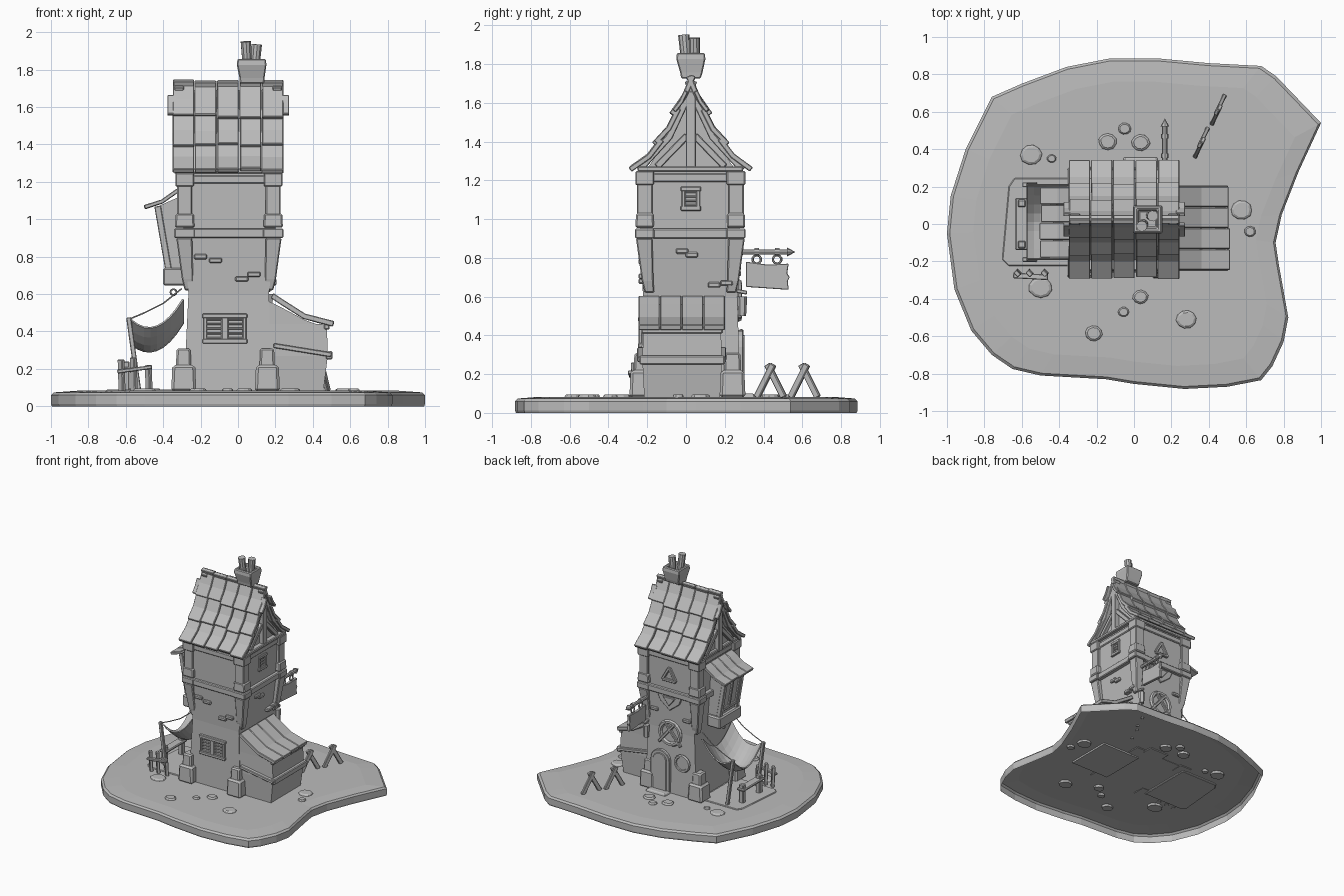
import bpy, bmesh, math, random
from mathutils import Vector, Matrix

if "Cube" in bpy.data.objects:
    bpy.data.objects.remove(bpy.data.objects["Cube"])
random.seed(4)
V = Vector
MAT = bpy.data.materials.new("plain_grey")
MAT.diffuse_color = (0.5, 0.5, 0.5, 1)
MAT.use_nodes = True
MAT.node_tree.nodes["Principled BSDF"].inputs["Base Color"].default_value = MAT.diffuse_color

def finish(name, bm, bevel=0.0, recalc=True):
    if recalc:
        bmesh.ops.recalc_face_normals(bm, faces=bm.faces)
    me = bpy.data.meshes.new(name)
    bm.to_mesh(me)
    bm.free()
    me.materials.append(MAT)
    ob = bpy.data.objects.new(name, me)
    bpy.context.collection.objects.link(ob)
    if bevel:
        m = ob.modifiers.new("bevel", 'BEVEL')
        m.width, m.segments, m.limit_method = bevel, 1, 'ANGLE'
    return ob

def loft(name, rings, bevel=0.0, bottom=True):
    """Join rings of equal point count (3D points), capped at the ends."""
    bm = bmesh.new()
    R = [[bm.verts.new(p) for p in r] for r in rings]
    n = len(R[0])
    for a, b in zip(R, R[1:]):
        for i in range(n):
            bm.faces.new((a[i], a[(i+1) % n], b[(i+1) % n], b[i]))
    if bottom:
        bm.faces.new(R[0][::-1])
    bm.faces.new(R[-1])
    return finish(name, bm, bevel, bottom)

def rect(z, x0, x1, y0, y1):
    return [(x0, y0, z), (x1, y0, z), (x1, y1, z), (x0, y1, z)]

def box(name, x0, x1, y0, y1, z0, z1, inset=0.0, bevel=0.006):
    return loft(name, [rect(z0, x0, x1, y0, y1),
                       rect(z1, x0+inset, x1-inset, y0+inset, y1-inset)], bevel)

def prism(name, pts, axis, lo, hi, bevel=0.0):
    f = {'x': lambda p, t: (t, p[0], p[1]), 'y': lambda p, t: (p[0], t, p[1]),
         'z': lambda p, t: (p[0], p[1], t)}[axis]
    return loft(name, [[f(p, t) for p in pts] for t in (lo, hi)], bevel)

def strip(name, path, axis, lo, hi, t, bevel=0.004):
    """Curved plank: the path thickened downwards by t."""
    low = []
    for i, p in enumerate(path):
        d = (V(path[min(i+1, len(path)-1)]) - V(path[max(i-1, 0)])).normalized()
        n = V((d.y, -d.x))
        low.append(tuple(V(p) + n * t * (-1 if n.y > 0 else 1)))
    return prism(name, list(path) + low[::-1], axis, lo, hi, bevel)

def beam(name, a, b, w, h=None, bevel=0.004):
    a, b = V(a), V(b)
    bm = bmesh.new()
    bmesh.ops.create_cube(bm, size=1)
    M = (Matrix.Translation((a+b)/2) @ (b-a).to_track_quat('Z', 'Y').to_matrix().to_4x4()
         @ Matrix.Diagonal((w, h or w, (b-a).length, 1)))
    bmesh.ops.transform(bm, matrix=M, verts=bm.verts)
    return finish(name, bm, bevel)

def rod(name, a, b, r1, r2=None, n=8):
    a, b = V(a), V(b)
    bm = bmesh.new()
    bmesh.ops.create_cone(bm, cap_ends=True, segments=n, radius1=r1, radius2=r1 if r2 is None else r2,
                          depth=(b-a).length,
                          matrix=Matrix.Translation((a+b)/2) @ (b-a).to_track_quat('Z', 'Y').to_matrix().to_4x4())
    return finish(name, bm)

def ring(name, c, R, r, rot, n=16):
    bpy.ops.mesh.primitive_torus_add(major_segments=n, minor_segments=6, major_radius=R,
                                     minor_radius=r, location=c, rotation=rot)
    bpy.context.object.name = name
    bpy.context.object.data.materials.append(MAT)

def window(name, o, U, W, w, h, cols, slats):
    """Framed shuttered window centred at o, spanned by directions U and W."""
    P = lambda u, v: V(o) + V(U)*u + V(W).normalized()*v
    for s in (-1, 1):
        beam(name+"_rail", P(-w/2-.015, s*h/2), P(w/2+.015, s*h/2), .025)
    for i in range(cols+1):
        u = -w/2 + w*i/cols
        beam(name+"_stile", P(u, -h/2), P(u, h/2), .02)
    for i in range(slats):
        v = -h/2 + h*(i+.7)/(slats+.4)
        beam(name+"_slat", P(-w/2, v), P(w/2, v), .011)

# Ground shell, open underneath
out = [(-1, -.05), (-.98, .15), (-.9, .4), (-.76, .68), (-.6, .75), (-.36, .84), (-.13, .885), (.13, .885),
       (.4, .86), (.68, .845), (.76, .79), (1, .54), (.88, .28), (.79, .05), (.757, -.1), (.775, -.22), (.825, -.5),
       (.8, -.63), (.74, -.76), (.68, -.835), (.5, -.87), (.27, -.882), (0, -.855), (-.15, -.83), (-.5, -.81),
       (-.65, -.775), (-.76, -.7), (-.87, -.57), (-.96, -.35)]
loft("ground", [[(x*k, y*k, z) for x, y in out[::-1]] for z, k in
                ((0, .995), (.012, 1), (.06, 1), (.074, .985), (.083, .86))], bottom=False).data.flip_normals()
# Scattered flat stones, sunk through the shell
for i, (x, y, r) in enumerate([(-.55, .37, .06), (-.44, .35, .025), (-.14, .44, .05), (-.05, .51, .035), (.035, .435, .05),
        (.575, .075, .058), (.62, -.04, .032), (-.5, -.34, .062), (.035, -.39, .042), (-.215, -.585, .047),
        (.28, -.51, .055), (-.055, -.47, .03)]):
    a0 = random.random()*3
    pts = [(math.cos(a0+t*math.pi/5)*r*random.uniform(.93, 1.07), math.sin(a0+t*math.pi/5)*r*.9) for t in range(10)]
    loft("ground_stone", [[(x+p*k, y+q*k, z) for p, q in pts] for z, k in ((.065, .95), (.082, 1), (.09, .93), (.096, .75))])

# Tower walls and gable
loft("tower_walls", [rect(.08, -.29, .18, -.235, .28), rect(.6, -.265, .165, -.222, .265),
                     rect(.92, -.29, .2, -.235, .275), rect(1.25, -.305, .21, -.238, .28)])
CY = .025
G = [(.24, 1.24), (.135, 1.39), (.07, 1.53), (.01, 1.69)]
prism("gable_core", [(CY-d, z) for d, z in G] + [(CY+d, z) for d, z in G[::-1]], 'x', -.305, .2)
# Horizontal timber bands
for z0, z1, e in ((.9, .95, .025), (1.19, 1.235, .012)):
    box("storey_band", -.3-e, .205+e, -.235-e, .278+e, z0, z1)
box("gable_sill", -.33, .24, -.25, .295, 1.245, 1.272)
# Corner stones, posts and brackets
for sx, cx in ((-1, -.285), (1, .188)):
    for sy, cy in ((-1, -.213), (1, .258)):
        bx, by = (-.29 if sx < 0 else .157), (-.225 if sy < 0 else .24)
        box("corner_foot", bx-.067, bx+.067, by-.067, by+.067, .078, .22, .006, .014)
        box("corner_stone", bx-.042, bx+.04, by-.045, by+.045, .21, .31, .004, .01)
        box("corner_block", cx-.052, cx+.052, cy-.048, cy+.048, .955, 1.03, .003, .008)
        box("corner_cap", cx-.056, cx+.056, cy-.05, cy+.05, .9, .95)
        box("corner_post", cx-.04, cx+.04, cy-.04, cy+.04, 1.02, 1.19, 0)
        box("eave_block", cx-.05, cx+.05, cy-.048, cy+.048, 1.175, 1.248)
        q = lambda z, o, i: rect(z, *sorted((cx-sx*i, cx+sx*o)), *sorted((cy-sy*i, cy+sy*o)))
        loft("corner_bracket", [q(.62, .0, .05), q(.68, .015, .045), q(.9, .045, .04)], .006)
# Protruding bricks on front, right and back
for x, z in ((-.2, .8), (-.12, .78), (.02, .68), (.085, .705)):
    box("front_brick", x-.035, x+.035, -.245, -.2, z-.014, z+.014)
for y, z in ((-.02, .835), (.03, .815), (.145, .66), (.21, .67)):
    box("side_brick", .15, .205, y-.032, y+.032, z-.014, z+.014)
for x, z in ((-.2, .72), (.1, .75)):
    box("back_brick", x-.035, x+.035, .24, .285, z-.014, z+.014)

# Roof shingles: three rows of five on each slope
rows = [[(.0, 1.745), (.045, 1.64), (.105, 1.55)], [(.075, 1.575), (.125, 1.475), (.195, 1.397)],
        [(.16, 1.42), (.225, 1.335), (.315, 1.268)]]
for s in (-1, 1):
    for r, row in enumerate(rows):
        for c in range(5):
            j, k = random.uniform(-.009, .007), random.uniform(-.006, .006)
            x = -.352 + c*.1195
            path = [(CY+s*d, z+k*.5) for d, z in row[:2]] + [(CY+s*(row[2][0]+j), row[2][1]-j+.004)]
            strip("roof_shingle", path, 'x', x+.002+k*.5, x+.117, .027)
# Gable timbers on both ends
for x, s in ((-.315, -1), (.21, 1)):
    for m in (-1, 1):
        strip("gable_rafter", [(CY+m*d, z) for d, z in ((.0, 1.72), (.06, 1.575), (.125, 1.435), (.28, 1.265))],
              'x', x-.025, x+.025, .035)
        beam("gable_brace", (x, CY+m*.175, 1.27), (x, CY+m*.02, 1.43), .034)
        strip("barge_horn", [(CY+m*.035, 1.665), (CY+m*.06, 1.61), (CY+m*.095, 1.565)], 'x',
              x+s*.038-.025, x+s*.038+.025, .022)
    beam("king_post", (x, CY, 1.25), (x, CY, 1.66), .052)

# Chimney with two pots
loft("chimney", [rect(1.725, .01, .14, -.025, .075), rect(1.755, .008, .142, -.03, .085),
                 rect(1.825, -.006, .152, -.05, .1), rect(1.857, -.003, .149, -.047, .097),
                 rect(1.858, .02, .126, -.025, .077), rect(1.83, .025, .12, -.02, .07)], .006)
for a, b in (((.05, 0, 1.82), (.042, -.012, 1.95)), ((.09, .045, 1.82), (.1, .043, 1.935))):
    rod("chimney_pot", a, b, .026, .029, 10)

# Windows
window("front_window", (-.07, -.235, .415), (1, 0, 0), (0, 0, 1), .21, .135, 2, 5)
box("front_window_divider", -.09, -.05, -.245, -.22, .35, .48)
window("side_window", (.207, .025, 1.105), (0, 1, 0), (0, 0, 1), .075, .1, 1, 4)

# Right lean-to shed
loft("shed_walls", [rect(.07, .1, .455, -.215, .175), rect(.27, .1, .48, -.225, .185),
                    rect(.44, .1, .475, -.22, .18)])
prism("shed_gable", [(.12, .42), (.475, .42), (.36, .46), (.21, .54), (.12, .58)], 'y', -.22, .18)
for y in (-.232, .187):
    beam("shed_side_rail", (.19, y, .325), (.5, y, .275), .04, .025)
box("shed_end_rail", .47, .505, -.24, .2, .25, .295)
box("shed_top_rail", .46, .49, -.23, .19, .41, .44)
for c in range(4):
    y, k = -.245 + c*.112, random.uniform(-.01, .01)
    strip("shed_roof_plank", [(.19, .605), (.25, .565), (.36, .495), (.515+k, .455)], 'y', y, y+.109, .03)

# Left bay window with its awning
prism("bay", [(-.27, 1.14), (-.425, 1.07), (-.37, .74), (-.27, .7)], 'y', -.14, .1)
box("bay_ledge", -.402, -.28, -.165, .125, .645, .74, 0, .01)
window("bay_window", (-.402, -.02, .905), (0, 1, 0), (-.055, 0, .33), .19, .24, 2, 0)
for y in (-.13, .09):
    beam("bay_post", (-.37, y, .72), (-.43, y, 1.07), .035)
for c in range(4):
    y, k = -.18 + c*.095, random.uniform(-.01, .01)
    strip("bay_awning_plank", [(-.29, 1.185), (-.34, 1.155), (-.41, 1.105), (-.505+k, 1.075)], 'y', y, y+.092, .022)
ring("bay_hook", (-.345, 0, .61), .016, .005, (math.pi/2, 0, 0), 10)

# Sagging cloth canopy, poles and ropes
bm = bmesh.new()
N = 8
g = [[bm.verts.new((-.29-.285*u/N, -.19+.4*v/N,
      .57-.11*u/N - .36*(u/N)*(1-u/N) - .13*math.sin(math.pi*v/N))) for v in range(N+1)] for u in range(N+1)]
for u in range(N):
    for v in range(N):
        bm.faces.new((g[u][v], g[u+1][v], g[u+1][v+1], g[u][v+1]))
cloth = finish("canopy_cloth", bm)
cloth.modifiers.new("thickness", 'SOLIDIFY').thickness = .01
for y in (-.19, .21):
    beam("canopy_pole", (-.53, y, .08), (-.585, y, .475), .026)
    path = [(-.595, y, .46), (-.5, y, .5), (-.4, y, .55), (-.3, y, .63)]
    for a, b in zip(path, path[1:]):
        rod("canopy_rope", a, b, .004, n=6)

# Paved yard with a counter and fence
prism("yard_slab", [(-.705, -.19), (-.67, -.225), (-.3, -.225), (-.3, .245), (-.64, .245), (-.67, .2)],
      'z', .07, .09, .005)
box("counter_top", -.635, -.565, -.14, .14, .19, .21)
for y in (-.11, .11):
    box("counter_leg", -.62, -.58, y-.02, y+.02, .08, .24)
for x, h in ((-.62, .25), (-.555, .26), (-.475, .22)):
    beam("fence_post", (x, -.26, .08), (x-.005, -.265, h), .035, .025)
beam("fence_rail", (-.645, -.275, .185), (-.46, -.285, .21), .03, .02)

# Back: arched door, round window and ornaments
def arch(name, cx, w, z0, z1, y0, y1):
    pts = [(cx-w, z0), (cx+w, z0)] + [(cx+w*math.cos(t*math.pi/8), z1+w*math.sin(t*math.pi/8)) for t in range(9)]
    prism(name, pts, 'y', y0, y1, .004)
arch("door_frame", .035, .088, .08, .34, .22, .295)
arch("door_leaf", .035, .063, .08, .34, .25, .303)
box("door_step", -.06, .13, .26, .36, .075, .1, .01)
ring("round_window_frame", (-.045, .272, .58), .092, .018, (math.pi/2, 0, 0))
for s in (-1, 1):
    beam("round_window_brace", (-.045+s*.1, .278, .49), (-.045-s*.05, .278, .67), .022)
ring("wall_shield_rim", (-.165, .285, .36), .06, .014, (math.pi/2, 0, 0))
rod("wall_shield", (-.165, .25, .36), (-.165, .29, .36), .058, n=16)
prism("hanging_crest", [(-.16, .9), (.07, .9), (.045, .84), (-.045, .77), (-.135, .84)], 'y', .25, .285, .005)
prism("hanging_crest_center", [(-.105, .885), (.015, .885), (-.045, .81)], 'y', .26, .295, .004)
T = [(-.105, .285, 1.025), (.015, .285, 1.025), (-.045, .285, 1.13)]
for i in range(3):
    beam("triangle_window_frame", T[i], T[(i+1) % 3], .022)

# Hanging sign on a pole
rod("sign_pole", (.165, .25, .83), (.165, .53, .83), .014)
rod("sign_pole_tip", (.165, .52, .83), (.165, .565, .83), .024, 0)
for y in (.365, .47):
    rod("sign_pole_collar", (.165, y-.012, .83), (.165, y+.012, .83), .02)
    ring("sign_ring", (.165, y, .792), .022, .006, (0, math.pi/2, 0), 10)
prism("sign_board", [(.31, .65), (.53, .635), (.525, .68), (.535, .7), (.522, .72), (.53, .77), (.42, .765), (.31, .78)],
      'x', .153, .177, .003)
beam("wall_lantern_bracket", (.165, .26, .63), (.165, .315, .62), .02)
rod("wall_lantern", (.165, .29, .5), (.165, .29, .6), .02, .026, 6)

# Two trestle frames on the grass
for x, y in ((.36, .435), (.45, .61)):
    for s in (-1, 1):
        beam("trestle_leg", (x+s*.025+.006*s, y+s*.07, .08), (x-s*.01, y-s*.015, .25), .022, .034)
